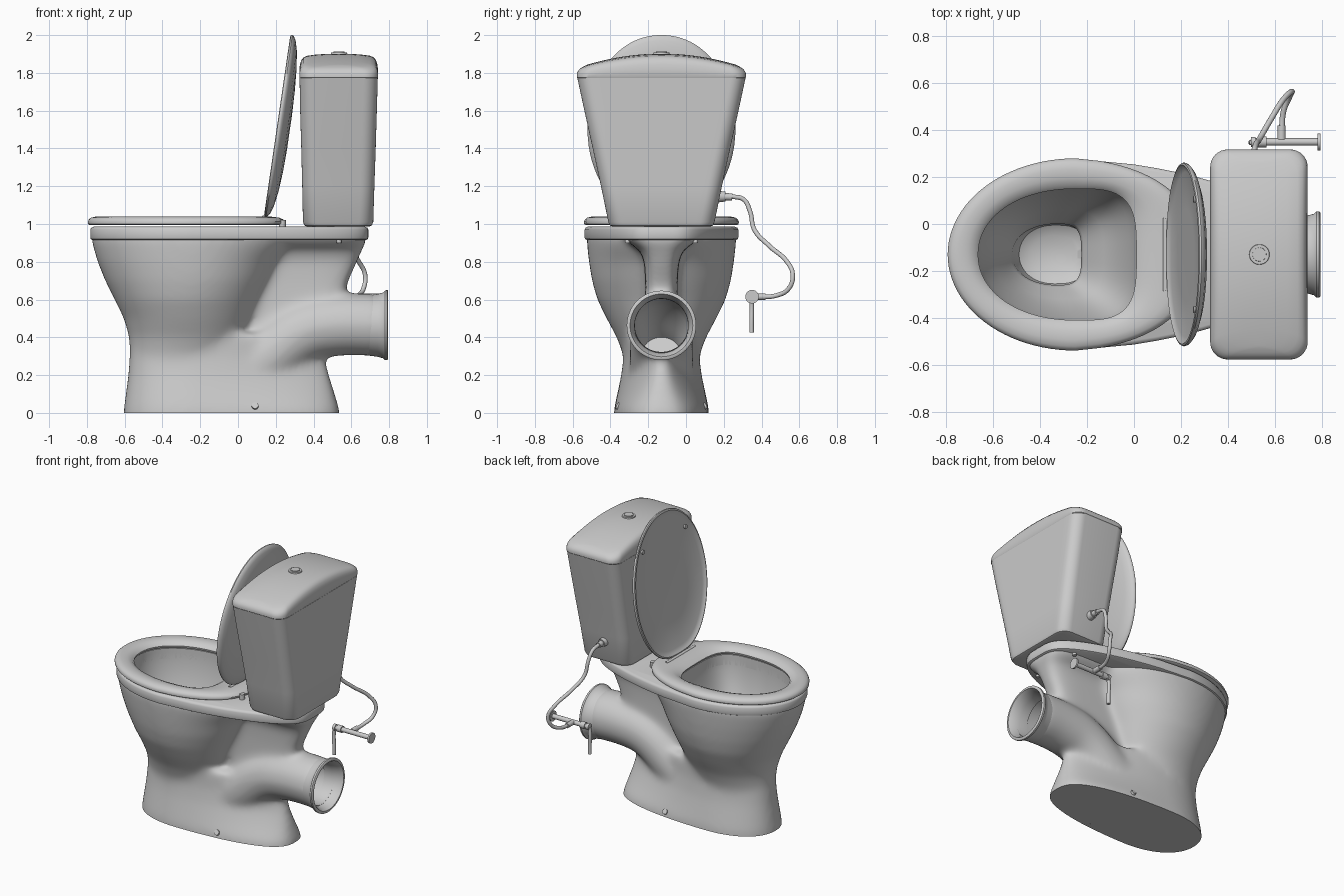
import bpy, bmesh, math
from mathutils import Vector

if "Cube" in bpy.data.objects:
    bpy.data.objects.remove(bpy.data.objects["Cube"])

C = -0.13          # y of the toilet's plane of symmetry
N = 96


def make(name, bm):
    bmesh.ops.recalc_face_normals(bm, faces=bm.faces)
    me = bpy.data.meshes.new(name)
    bm.to_mesh(me)
    bm.free()
    ob = bpy.data.objects.new(name, me)
    bpy.context.collection.objects.link(ob)
    return ob


def loft(name, loops, ring=False, weld=False):
    bm = bmesh.new()
    vs = [[bm.verts.new(p) for p in lp] for lp in loops]
    n = len(loops[0])
    for a, b in zip(vs, vs[1:] + (vs[:1] if ring else [])):
        for i in range(n):
            bm.faces.new((a[i], a[(i + 1) % n], b[(i + 1) % n], b[i]))
    if not ring:
        bm.faces.new(vs[0])
        if not weld:
            bm.faces.new(vs[-1])
    if weld:
        bmesh.ops.remove_doubles(bm, verts=bm.verts, dist=1e-4)
    return make(name, bm)


def spow(v, e):
    return math.copysign(abs(v) ** e, v)


def outline(x0, x1, h, xm, taper=0.0, nf=2.0, nr=2.0):
    """Egg outline: round front half, squarer and tapering rear half."""
    pts = []
    for i in range(N):
        a = 2 * math.pi * i / N
        c, s = math.cos(a), math.sin(a)
        e = 2 / (nr if c > 0 else nf)
        c, s = spow(c, e), spow(s, e)
        x = xm + c * ((x1 - xm) if c > 0 else (xm - x0))
        pts.append((x, h * s * (1 - taper * max(c, 0) ** 1.5)))
    return pts


def level(z, *args):
    return [Vector((x, C + y, z)) for x, y in outline(*args)]


def rod(name, p, q, r, r2=None, seg=24):
    p, q = Vector(p), Vector(q)
    bm = bmesh.new()
    bmesh.ops.create_cone(bm, cap_ends=True, segments=seg, radius1=r, radius2=r2 or r, depth=(q - p).length)
    ob = make(name, bm)
    ob.rotation_euler = (q - p).to_track_quat('Z', 'Y').to_euler()
    ob.location = (p + q) / 2
    return ob


def convert(ob):
    bpy.ops.object.select_all(action='DESELECT')
    ob.select_set(True)
    bpy.context.view_layer.objects.active = ob
    bpy.ops.object.convert(target='MESH')


def tube(name, pts, r, radii=None):
    cu = bpy.data.curves.new(name, 'CURVE')
    cu.dimensions = '3D'
    cu.bevel_depth, cu.bevel_resolution, cu.use_fill_caps = r, 6 if r < .05 else 14, True
    sp = cu.splines.new('BEZIER')
    sp.bezier_points.add(len(pts) - 1)
    for i, (b, p) in enumerate(zip(sp.bezier_points, pts)):
        b.co = p
        b.handle_left_type = b.handle_right_type = 'AUTO'
        b.radius = radii[i] if radii else 1
    ob = bpy.data.objects.new(name, cu)
    bpy.context.collection.objects.link(ob)
    convert(ob)
    bm = bmesh.new()
    bm.from_mesh(ob.data)
    bmesh.ops.remove_doubles(bm, verts=bm.verts, dist=1e-4)
    bmesh.ops.recalc_face_normals(bm, faces=bm.faces)
    bm.to_mesh(ob.data)
    bm.free()
    return ob


def cut(ob, cutter):
    m = ob.modifiers.new('cut', 'BOOLEAN')
    m.operation, m.solver, m.object = 'DIFFERENCE', 'EXACT', cutter
    cutter.hide_render = True


# Ceramic body masses: pedestal, bowl, rear web and trapway
body = loft('body', [level(z, x0, x1, h, -.22, t, 2.2, 2.8) for z, x0, x1, h, t in (
    (-.08, -.608, .54, .252, .08), (.015, -.606, .538, .252, .1), (.06, -.6, .525, .243, .2), (.12, -.592, .508, .23, .34),
    (.2, -.582, .485, .213, .5), (.3, -.574, .46, .2, .6), (.42, -.57, .4, .2, .6))])
bowl = loft('bowl', [level(z, x0, x1, h, xm) for z, x0, x1, h, xm in (
    (.22, -.57, -.02, .19, -.27), (.32, -.573, 0, .207, -.27), (.4, -.577, .04, .237, -.26), (.5, -.605, .08, .291, -.26),
    (.6, -.654, .12, .34, -.26), (.7, -.704, .17, .368, -.25), (.8, -.744, .22, .384, -.25),
    (.9, -.773, .3, .395, -.25), (.96, -.778, .32, .398, -.25))])
web = loft('web', [level(z, 0, x1, h, .3, 0, 4, 4) for z, x1, h in (
    (.4, .5, .085), (.6, .555, .085), (.7, .585, .086), (.8, .63, .092), (.86, .655, .115), (.9, .675, .175),
    (.96, .685, .22))])
trap = tube('trap', [(-.1, C, .15), (.12, C, .27), (.35, C, .43), (.52, C, .465), (.75, C, .465)],
            .165, (1, 1.03, 1, 1, 1))
bpy.ops.object.select_all(action='DESELECT')
for o in (bowl, web, trap, body):
    o.select_set(True)
bpy.context.view_layer.objects.active = body
bpy.ops.object.join()
rm = body.modifiers.new('fuse', 'REMESH')
rm.mode, rm.voxel_size = 'VOXEL', .014
sm = body.modifiers.new('blend', 'SMOOTH')
sm.factor, sm.iterations = .5, 40

# Rim with the rear deck the tank sits on
rim = loft('rim', [level(z, -.782 + d, .69 - d, .407 - d, -.24, .42, 2, 4) for z, d in (
    (.915, .012), (.92, .003), (.93, 0), (.97, 0), (.98, .005), (.986, .018))])

# Cutters: bowl cavity, outlet bore, floor
cavity = loft('cavity_cutter', [level(z, x0, x1, h, xm, 0, 2.1, nr) for z, x0, x1, h, xm, nr in (
    (.25, -.44, -.24, .08, -.34, 3), (.28, -.49, -.205, .125, -.34, 3), (.34, -.51, -.205, .135, -.34, 3.2),
    (.4, -.52, -.225, .13, -.33, 3.4), (.43, -.53, -.215, .14, -.33, 3.4), (.52, -.56, -.13, .19, -.31, 3.4),
    (.62, -.6, -.07, .23, -.28, 3.5), (.75, -.65, -.02, .27, -.26, 3.5),
    (.88, -.68, .02, .295, -.25, 3.5), (1.0, -.68, .025, .295, -.25, 3.5))])
bore = tube('bore_cutter', [(.12, C, .31), (.36, C, .44), (.52, C, .465), (.85, C, .465)], .147, (.7, .95, 1, 1))
floor_bm = bmesh.new()
bmesh.ops.create_cube(floor_bm, size=2)
floor = make('floor_cutter', floor_bm)
floor.location.z = -1
for c in (cavity, bore, floor):
    cut(body, c)
cut(rim, cavity)
for o in (body, rim):
    convert(o)
for c in (cavity, bore, floor):
    bpy.data.objects.remove(c)

# Flared outlet collar
angles = [2 * math.pi * i / 64 for i in range(64)]
loft('outlet_collar', [[Vector((x, C + r * math.cos(a), .463 + r * math.sin(a))) for a in angles] for x, r in (
    (.66, .155), (.74, .166), (.768, .174), (.778, .184), (.79, .184), (.795, .178), (.795, .166), (.77, .153),
    (.72, .142), (.66, .141))], ring=True)

# Seat ring: cross-section blended between outer and inner outlines
outer = outline(-.795, .25, .41, -.25, .27, 2, 3.5)
inner = outline(-.665, .01, .28, -.25, 0, 2.1, 3.5)
loft('seat', [[Vector((a[0] + (b[0] - a[0]) * t, C + a[1] + (b[1] - a[1]) * t, z)) for a, b in zip(outer, inner)]
              for t, z in ((.08, .994), (.01, 1), (0, 1.012), (.04, 1.024), (.14, 1.034), (.35, 1.04), (.65, 1.037),
                           (.88, 1.026), (1, 1.01), (.97, .996))], ring=True)

# Raised lid, domed on the tank side
base = Vector((.137, C, 1.04))
U = Vector((.14, 0, .96)).normalized()
W = Vector((U.z, 0, -U.x))
egg = outline(-.972, 0, .392, -.45, .25, 2.1, 3)


def on_lid(u, v, w):
    return base + U * u + W * w + Vector((0, v, 0))


loft('lid', [[on_lid(.45 - (x + .45) * s, y * s, w) for x, y in egg] for s, w in (
    (.5, .018), (.9, .016), (.95, .008), (.975, 0), (.995, .003), (1, .011), (.99, .02), (.95, .032),
    (.85, .046), (.68, .058), (.45, .066), (.2, .07))])
for v in (-.235, .235):
    rod('lid_bumper', on_lid(.78, v, .004), on_lid(.78, v, .02), .014)

# Hinge bar and hinge pins
rod('hinge_bar', (.135, C - .155, 1.035), (.135, C + .155, 1.035), .011)
for s in (-1, 1):
    rod('hinge_post', (.235, C + s * .16, .98), (.235, C + s * .16, 1.022), .018)


# Tank and arched tank lid from rounded rectangles
def rect(cx, hx, hy, r, z, arch=0):
    rx, pts = min(r, hx), []
    for k, (sx, sy) in enumerate(((1, 1), (-1, 1), (-1, -1), (1, -1))):
        for i in range(9):
            a = math.pi / 2 * (k + i / 8)
            pts.append((sx * (hx - rx) + rx * math.cos(a), sy * (hy - r) + r * math.sin(a)))
        if k % 2:  # extra points along the long faces
            pts += [(sx * hx, sy * (hy - r) * (1 - i / 8)) for i in range(1, 16)]
    return [Vector((cx + x, C + y, z + arch * (1 - (y / .448) ** 2))) for x, y in pts]


loft('tank', [rect(cx, hx, hy, .075, z) for z, cx, hx, hy in (
    (.988, .53, .168, .262), (.992, .53, .178, .273), (1.01, .53, .186, .281), (1.2, .531, .191, .32),
    (1.4, .532, .197, .364), (1.6, .532, .203, .408), (1.772, .533, .207, .445))])
loft('tank_lid', [rect(.533, hx, hy, .075, z, k) for hx, hy, z, k in (
    (.205, .443, 1.771, 0), (.208, .448, 1.776, 0), (.208, .448, 1.788, .03), (.205, .446, 1.8, .045),
    (.198, .44, 1.81, .057), (.185, .43, 1.818, .065), (.165, .418, 1.822, .069), (.12, .405, 1.825, .072),
    (.06, .395, 1.826, .075), (0, .39, 1.826, .076))], weld=True)

# Flush button
rod('button_ring', (.535, C, 1.88), (.535, C, 1.908), .048, .042, 40)
rod('button', (.535, C, 1.89), (.535, C, 1.914), .031, .029, 40)

# Bolts, mirrored
for s in (-1, 1):
    rod('tank_bolt', (.535, C + s * .18, .9), (.535, C + s * .18, .93), .013)
    rod('floor_bolt', (.09, C + s * .19, .015), (.09, C + s * .238, .04), .018)

# Water supply: inlet fittings, hose, wall pipe, valve lever
rod('inlet_nut', (.51, .15, 1.145), (.51, .21, 1.145), .033, .026)
rod('inlet_fitting', (.51, .2, 1.145), (.51, .245, 1.143), .019)
tube('hose', [(.51, .2, 1.145), (.51, .26, 1.143), (.512, .305, 1.13), (.52, .338, 1.07), (.535, .362, .97),
              (.58, .44, .885), (.64, .535, .80), (.673, .565, .73), (.665, .545, .66), (.638, .48, .622),
              (.63, .36, .615)], .012)
rod('hose_fitting', (.63, .36, .615), (.63, .42, .615), .017)
rod('wall_pipe', (.51, .35, .615), (.79, .35, .615), .016)
rod('valve_body', (.53, .35, .615), (.565, .35, .615), .023)
rod('wall_flange', (.783, .35, .615), (.795, .35, .615), .036)
rod('valve_knob', (.5, .35, .615), (.518, .35, .615), .022)
tube('valve_lever', [(.505, .348, .61), (.5, .348, .56), (.503, .347, .48), (.503, .347, .425)], .012)

# Smooth shading with crisp edges
bpy.ops.object.select_all(action='SELECT')
bpy.context.view_layer.objects.active = body
bpy.ops.object.shade_smooth_by_angle(angle=math.radians(40))
